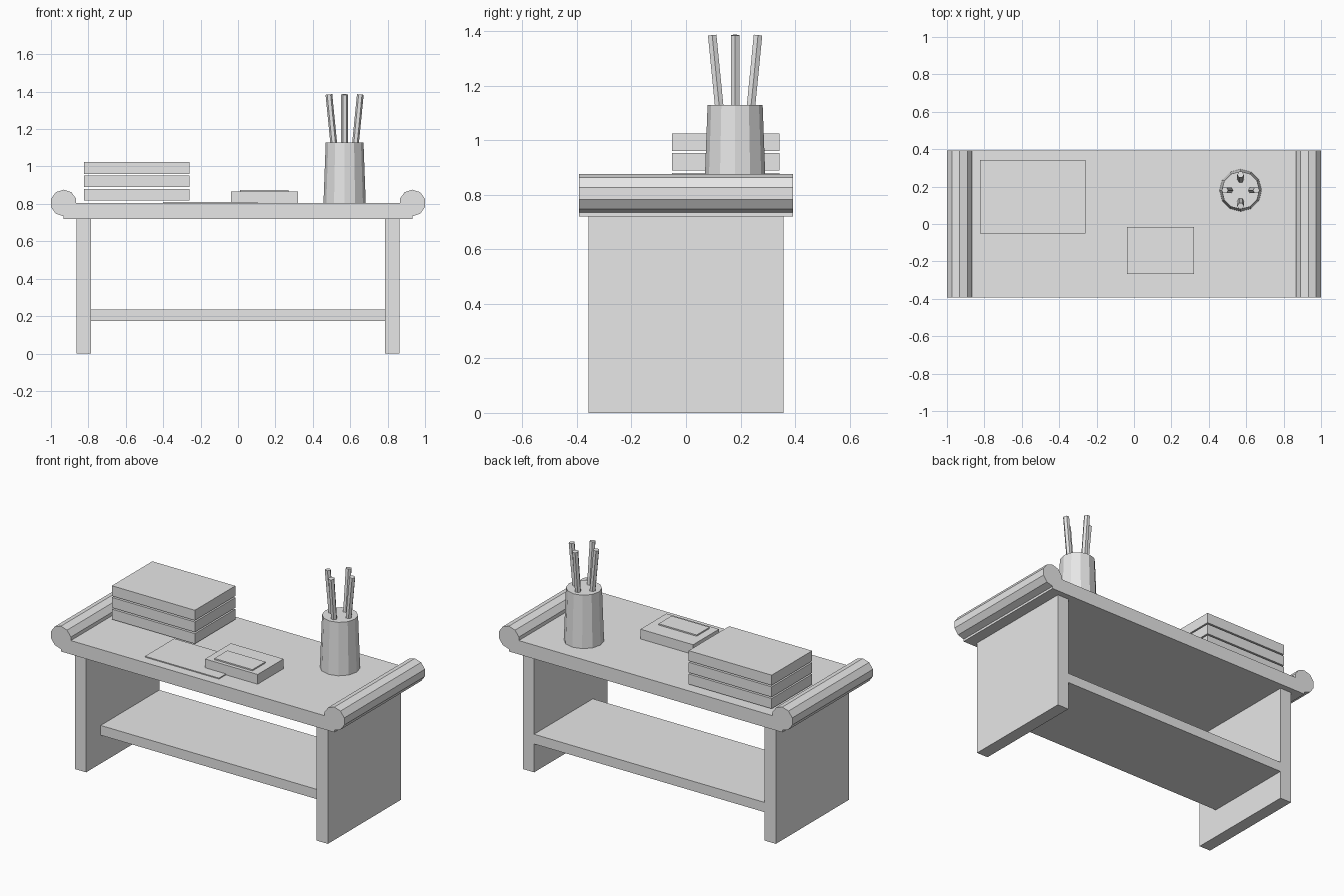
import bpy, bmesh
from math import cos, sin, tau
from mathutils import Vector

cube = bpy.data.objects.get("Cube")
if cube:
    bpy.data.objects.remove(cube, do_unlink=True)

# Single plain finish
grey = bpy.data.materials.new("light_grey")
grey.use_nodes = True
grey.diffuse_color = (0.8, 0.8, 0.8, 1)
grey.node_tree.nodes["Principled BSDF"].inputs["Base Color"].default_value = (0.8, 0.8, 0.8, 1)


def finish(name, bm):
    bmesh.ops.recalc_face_normals(bm, faces=bm.faces)
    mesh = bpy.data.meshes.new(name)
    bm.to_mesh(mesh)
    bm.free()
    mesh.materials.append(grey)
    obj = bpy.data.objects.new(name, mesh)
    bpy.context.collection.objects.link(obj)
    return obj


def box(name, x, y, z):
    """Box from its (min, max) range on each axis."""
    bm = bmesh.new()
    bmesh.ops.create_cube(bm, size=1)
    for v in bm.verts:
        v.co = [lo + (hi - lo) * (c + 0.5) for c, (lo, hi) in zip(v.co, (x, y, z))]
    return finish(name, bm)


def rod(name, start, end, r_start, r_end, sides, first):
    """Faceted solid between two points; 'first' points to the first corner."""
    start, end = Vector(start), Vector(end)
    axis = (end - start).normalized()
    v = axis.cross(Vector(first)).normalized()
    u = v.cross(axis)
    bm = bmesh.new()
    rings = []
    for centre, r in ((start, r_start), (end, r_end)):
        rings.append([bm.verts.new(centre + r * (u * cos(tau * i / sides) + v * sin(tau * i / sides)))
                      for i in range(sides)])
    a, b = rings
    bm.faces.new(a)
    bm.faces.new(b)
    for i in range(sides):
        j = (i + 1) % sides
        bm.faces.new((a[i], a[j], b[j], b[i]))
    return finish(name, bm)


TOP = 0.805

# Table: top, scroll ends, side panels, shelf
box("table_top", (-0.933, 0.933), (-0.393, 0.393), (0.72, TOP))
for side, s in (("left", 1), ("right", -1)):
    rod(side + "_scroll_end", (s * 0.9325, -0.393, TOP), (s * 0.9325, 0.393, TOP),
        0.071, 0.071, 10, (0, 0, 1))
    box(side + "_side_panel", sorted((s * 0.786, s * 0.863)), (-0.357, 0.357), (0, 0.72))
box("lower_shelf", (-0.786, 0.786), (-0.215, 0.357), (0.175, 0.235))

# Stack of books
for i in range(3):
    z = 0.817 + 0.072 * i
    box(f"book_{i + 1}", (-0.824, -0.258), (-0.052, 0.342), (z, z + 0.063))

# Paper sheet and ink stone with raised panel
box("paper_sheet", (-0.4, 0.105), (-0.335, -0.05), (TOP, 0.811))
box("ink_stone", (-0.038, 0.321), (-0.267, -0.015), (TOP, 0.865))
box("ink_stone_panel", (0.01, 0.27), (-0.245, -0.118), (0.865, 0.873))

# Brush pot with four brushes leaning outward
pot = Vector((0.57, 0.18, 0))
rod("brush_pot", pot + Vector((0, 0, TOP)), pot + Vector((0, 0, 1.129)), 0.113, 0.101, 12, (1, 0, 0))
for i in range(4):
    out = Vector((round(cos(tau * i / 4)), round(sin(tau * i / 4)), 0))
    rod(f"brush_{i + 1}", pot + out * 0.046 + Vector((0, 0, 1)),
        pot + out * 0.084 + Vector((0, 0, 1.385)), 0.018, 0.018, 6, (1, 0, 0))
